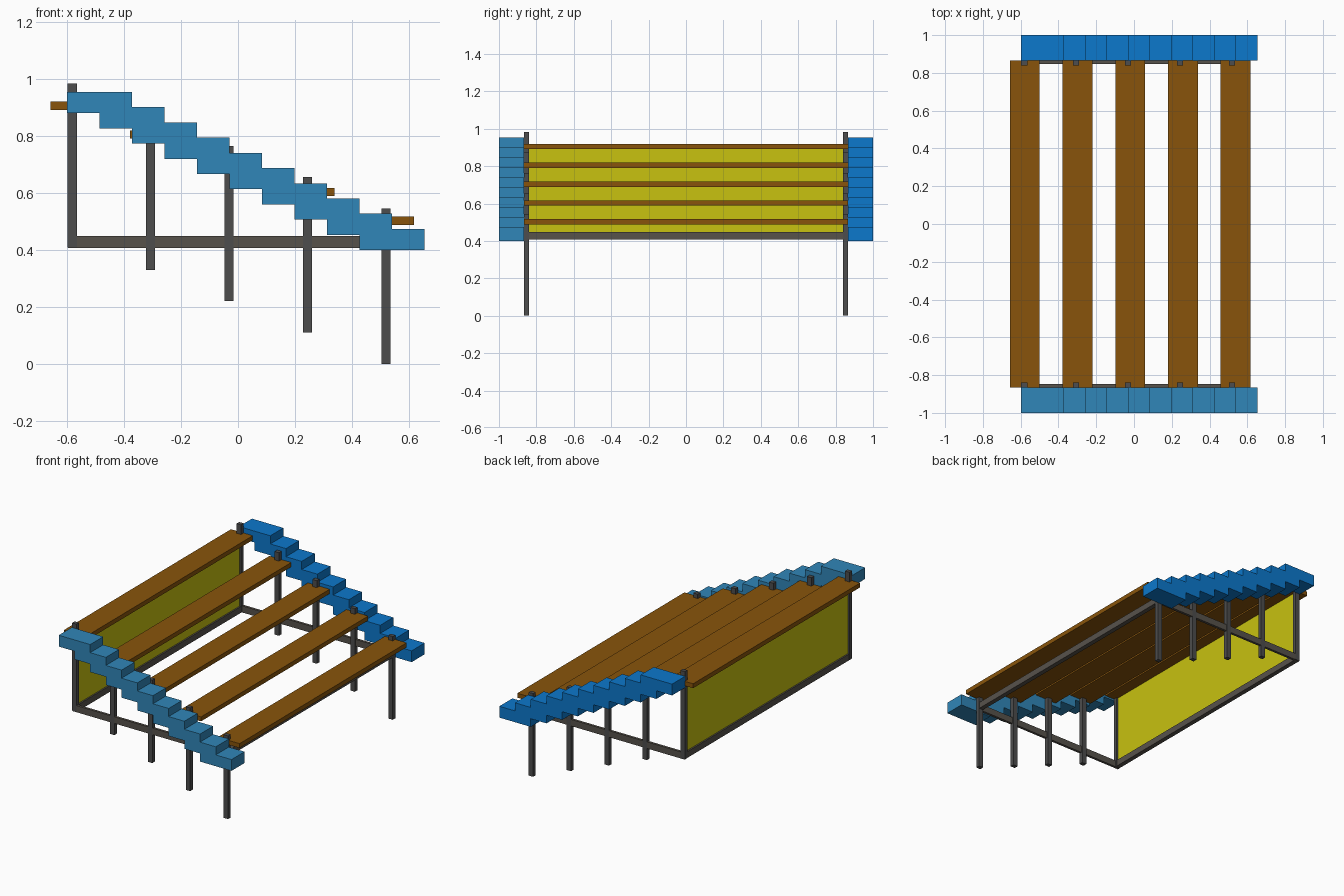
import bpy, bmesh

if "Cube" in bpy.data.objects:
    bpy.data.objects.remove(bpy.data.objects["Cube"])


def material(name, hex_rgb):
    def lin(c):
        return c / 12.92 if c <= 0.04045 else ((c + 0.055) / 1.055) ** 2.4
    m = bpy.data.materials.new(name)
    rgb = [lin(int(hex_rgb[i:i + 2], 16) / 255) for i in (0, 2, 4)]
    m.diffuse_color = (*rgb, 1)
    m.use_nodes = True
    m.node_tree.nodes["Principled BSDF"].inputs["Base Color"].default_value = m.diffuse_color
    return m


steel = material("dark_steel", "4D4D4D")
frame = material("frame_grey", "57524B")
wood = material("brown_wood", "88540B")
yellow = material("yellow_panel", "C8C210")
blue = material("blue", "0C78CC")
light_blue = material("light_blue", "3086B8")


def prism(name, profile, y0, y1, mat):
    """Extrude an x-z outline along y."""
    bm = bmesh.new()
    face = bm.faces.new([bm.verts.new((x, y0, z)) for x, z in profile])
    ext = bmesh.ops.extrude_face_region(bm, geom=[face])
    verts = [v for v in ext["geom"] if isinstance(v, bmesh.types.BMVert)]
    bmesh.ops.translate(bm, vec=(0, y1 - y0, 0), verts=verts)
    bmesh.ops.recalc_face_normals(bm, faces=bm.faces)
    mesh = bpy.data.meshes.new(name)
    bm.to_mesh(mesh)
    bm.free()
    mesh.materials.append(mat)
    obj = bpy.data.objects.new(name, mesh)
    bpy.context.collection.objects.link(obj)
    return obj


def box(name, x0, x1, y0, y1, z0, z1, mat):
    return prism(name, [(x0, z0), (x1, z0), (x1, z1), (x0, z1)], y0, y1, mat)


# Treads and the posts that carry them
for i in range(5):
    x, z = -0.578 + i * 0.279, 0.905 - i * 0.1007
    box(f"tread_{i + 1}", x - 0.079, x + 0.079, -0.865, 0.865, z - 0.0145, z + 0.0145, wood)
    px, top = -0.581 + i * 0.2748, 0.983 - i * 0.1095
    bottom = 0.408 if i == 0 else 0.44 - i * 0.11
    for side, y in (("front", -0.852), ("back", 0.852)):
        box(f"{side}_post_{i + 1}", px - 0.016, px + 0.016, y - 0.0135, y + 0.0135, bottom, top, steel)

# Lower frame
for side, s in (("front", -1), ("back", 1)):
    y0, y1 = sorted((s * 0.848, s * 0.8645))
    box(f"{side}_side_rail", -0.596, 0.533, y0, y1, 0.406, 0.449, frame)
for side, x in (("upper_end", -0.581), ("lower_end", 0.518)):
    box(f"{side}_cross_rail", x - 0.015, x + 0.015, -0.848, 0.848, 0.407, 0.448, frame)

# Panel closing the tall end
box("end_panel", -0.586, -0.576, -0.842, 0.842, 0.445, 0.893, yellow)

# Stepped side borders, one continuous outline each
n, x0, dx, top0, dz, h = 10, -0.599, 0.1138, 0.953, 0.0533, 0.074
upper, lower = [(x0, top0)], []
for i in range(n):
    xr, xl, t = x0 + (i + 2) * dx, x0 + i * dx, top0 - i * dz
    upper.append((xr, t))
    upper.append((xr, t - dz if i < n - 1 else t - h))
    if i:
        lower.append((xl, t + dz - h))
    lower.append((xl, t - h))
outline = upper + lower[::-1]
prism("front_stepped_border", outline, -1.0, -0.865, light_blue)
prism("back_stepped_border", outline, 0.865, 1.0, blue)
